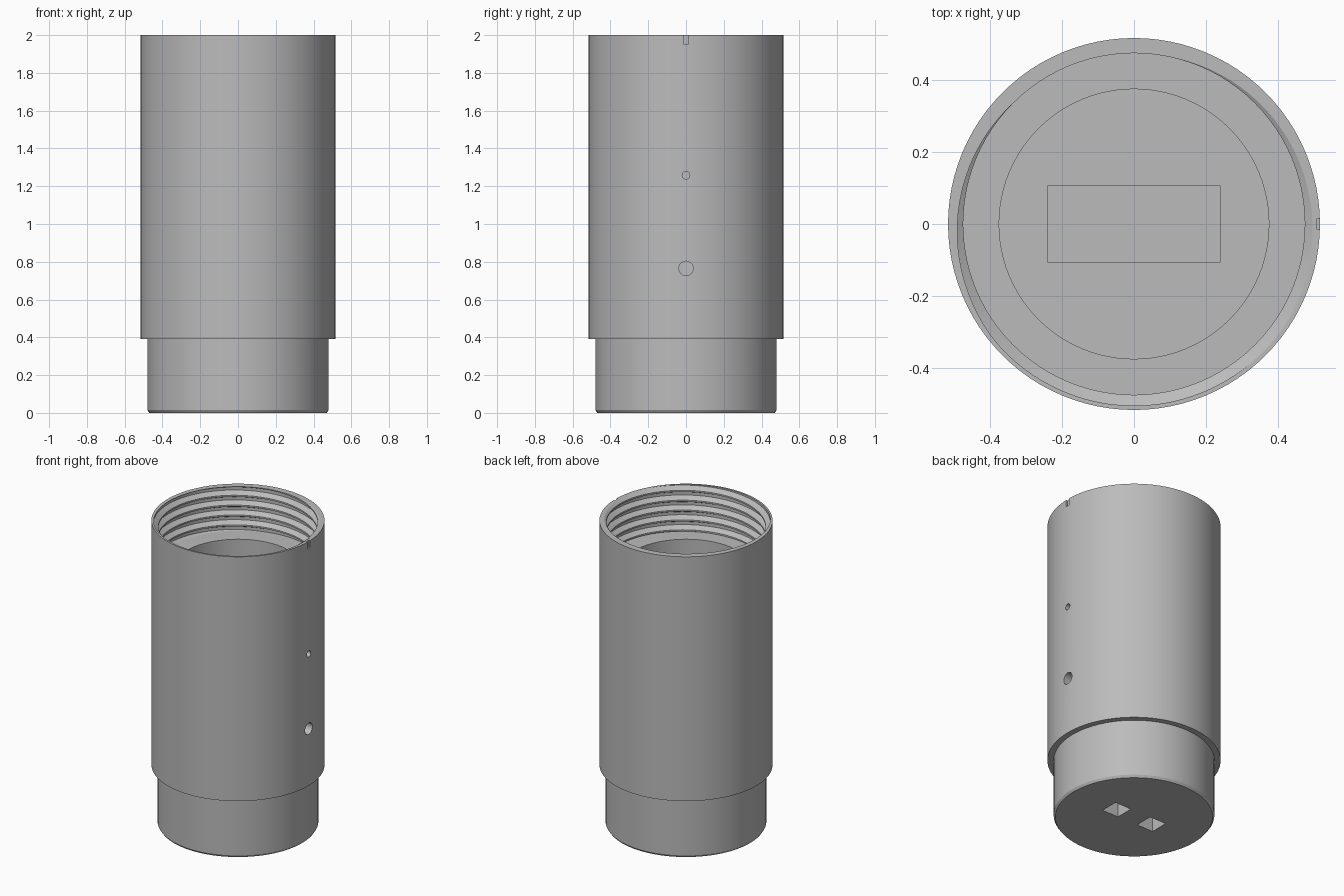
import bpy, bmesh, math
from mathutils import Matrix

old = bpy.data.objects.get("Cube")
if old:
    bpy.data.objects.remove(old, do_unlink=True)

SEG = 96
TOP, SHELF, FLOOR = 2.0, 1.70, 0.12
PITCH = 0.065
# Thread section: (angle at which it meets the rim, radius)
THREAD = [(80, 0.475), (135, 0.475), (220, 0.505), (328, 0.505)]

grey = bpy.data.materials.new("mid_grey")
grey.use_nodes = True
colour = (0.5, 0.5, 0.5, 1)
grey.diffuse_color = colour
grey.node_tree.nodes["Principled BSDF"].inputs["Base Color"].default_value = colour


def make_object(name, bm):
    bmesh.ops.recalc_face_normals(bm, faces=bm.faces)
    mesh = bpy.data.meshes.new(name)
    bm.to_mesh(mesh)
    bm.free()
    mesh.materials.append(grey)
    obj = bpy.data.objects.new(name, mesh)
    bpy.context.collection.objects.link(obj)
    return obj


def box(name, size, centre):
    bm = bmesh.new()
    bmesh.ops.create_cube(bm, size=1, matrix=Matrix.Translation(centre) @ Matrix.Diagonal((*size, 1)))
    return make_object(name, bm)


def side_drill(name, radius, z):
    bm = bmesh.new()
    place = Matrix.Translation((0.45, 0, z)) @ Matrix.Rotation(math.pi / 2, 4, "Y")
    bmesh.ops.create_cone(bm, cap_ends=True, segments=32, radius1=radius, radius2=radius,
                          depth=0.3, matrix=place)
    return make_object(name, bm)


def combine(target, tool, operation):
    tool.hide_render = True
    mod = target.modifiers.new(tool.name, "BOOLEAN")
    mod.operation = operation
    mod.solver = "EXACT"
    mod.object = tool
    bpy.context.view_layer.objects.active = target
    bpy.ops.object.modifier_apply(modifier=mod.name)
    bpy.data.objects.remove(tool, do_unlink=True)


def thread_radius(angle, z):
    phase = (angle - 360 * (z - TOP) / PITCH - THREAD[0][0]) % 360 + THREAD[0][0]
    points = THREAD + [(THREAD[0][0] + 360, THREAD[0][1])]
    for (a, ra), (b, rb) in zip(points, points[1:]):
        if phase <= b:
            return ra + (rb - ra) * (phase - a) / (b - a)
    return points[-1][1]


def build_body():
    bm = bmesh.new()

    def vert(r, angle, z):
        t = math.radians(angle)
        return bm.verts.new((r * math.cos(t), r * math.sin(t), z))

    def ring(r, z):
        return [vert(r, 360 * j / SEG, z) for j in range(SEG)]

    def bridge(a, b):
        for j in range(SEG):
            n = (j + 1) % SEG
            bm.faces.new((a[j], a[n], b[n], b[j]))

    # Helical inner thread, trimmed flat at the rim and the shelf
    columns = []
    for j in range(SEG):
        angle = 360 * j / SEG
        column = []
        for turn in range(-7, 4):
            for phase, _ in reversed(THREAD):
                z = TOP + PITCH * ((angle - phase) / 360 + turn)
                z = min(TOP, max(SHELF, z))
                column.append(vert(thread_radius(angle, z), angle, z))
        columns.append(column)
    step = len(THREAD)
    for j in range(SEG):
        last = j == SEG - 1
        a, b, shift = columns[j], columns[(j + 1) % SEG], step if last else 0
        for k in range(len(a) - 1 - step):
            bm.faces.new((a[k], b[k + shift], b[k + 1 + shift], a[k + 1]))

    # Bore and inner floor
    previous = [c[0] for c in columns]
    for r, z in [(0.375, SHELF), (0.375, FLOOR)]:
        current = ring(r, z)
        bridge(previous, current)
        previous = current
    bm.faces.new(previous)

    # Rim, outer wall, step, chamfer and underside
    previous = [c[-1] for c in columns]
    for r, z in [(0.517, TOP), (0.517, 0.39), (0.48, 0.39), (0.48, 0.015), (0.47, 0)]:
        current = ring(r, z)
        bridge(previous, current)
        previous = current
    bm.faces.new(previous)
    bmesh.ops.remove_doubles(bm, verts=bm.verts, dist=1e-5)
    return make_object("threaded_housing", bm)


body = build_body()

# Raised block on the inner floor
combine(body, box("floor_block", (0.48, 0.214, 0.14), (0, 0, FLOOR + 0.05)), "UNION")

# Blind square sockets in the underside
for side in (-1, 1):
    combine(body, box("socket_cutter", (0.12, 0.12, 0.36), (side * 0.135, 0, 0)), "DIFFERENCE")

# Side holes and the index notch at the rim
combine(body, side_drill("large_hole_cutter", 0.038, 0.765), "DIFFERENCE")
combine(body, side_drill("small_hole_cutter", 0.02, 1.258), "DIFFERENCE")
combine(body, box("notch_cutter", (0.05, 0.028, 0.1), (0.533, 0, 2.004)), "DIFFERENCE")

# Smooth curved walls, sharp edges
bpy.ops.object.select_all(action="DESELECT")
body.select_set(True)
bpy.context.view_layer.objects.active = body
bpy.ops.object.shade_smooth_by_angle(angle=math.radians(25))
